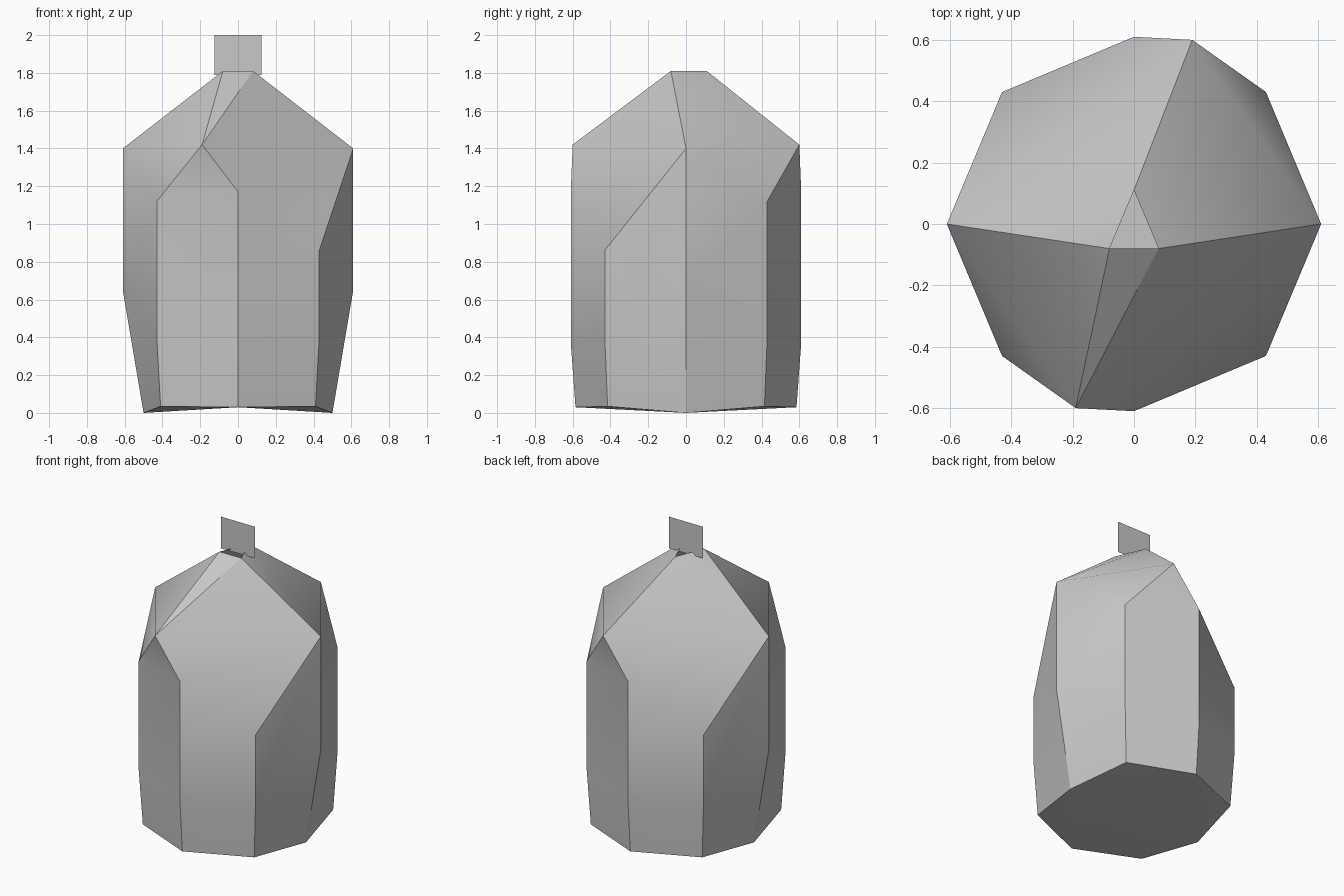
import bpy
import bmesh
from math import radians
from mathutils import Vector

cube = bpy.data.objects.get("Cube")
if cube:
    bpy.data.objects.remove(cube, do_unlink=True)

GREY = (0.58, 0.58, 0.58, 1.0)
stone = bpy.data.materials.new("stone_grey")
stone.use_nodes = True
stone.diffuse_color = GREY
stone.node_tree.nodes["Principled BSDF"].inputs["Base Color"].default_value = GREY


def make_object(name, bm):
    mesh = bpy.data.meshes.new(name)
    bm.to_mesh(mesh)
    bm.free()
    mesh.materials.append(stone)
    obj = bpy.data.objects.new(name, mesh)
    bpy.context.collection.objects.link(obj)
    return obj


def half_turn_ring(bm, quarter_points):
    """Four points, then the same four turned half way round the z axis."""
    points = [Vector(p) for p in quarter_points]
    points += [Vector((-p.x, -p.y, p.z)) for p in points]
    return [bm.verts.new(p) for p in points]


# Eight-sided crystal body, counter-clockwise rings starting at +x
bm = bmesh.new()
base = half_turn_ring(bm, [(.5, 0, 0), (.41, .415, .035), (0, .585, .03), (-.41, .415, .035)])
waist = half_turn_ring(bm, [(.61, 0, .65), (.43, .43, .4), (0, .61, .37), (-.43, .43, .4)])
rim = half_turn_ring(bm, [(.61, 0, 1.4), (.43, .43, 1.12), (0, .61, 1.17), (-.43, .43, .86)])

for lower, upper in ((base, waist), (waist, rim)):
    for i in range(8):
        j = (i + 1) % 8
        bm.faces.new((lower[i], lower[j], upper[j], upper[i]))

# Shallow facets under the base
for k in (0, 4):
    e = base[k:] + base[:k]
    bm.faces.new((e[0], e[2], e[1]))
    bm.faces.new((e[0], e[7], e[6]))
    bm.faces.new((e[0], e[6], e[2]))

# Shoulder facets, repeated on opposite sides
back = bm.verts.new((.19, .6, 1.42))
front = bm.verts.new((-.19, -.6, 1.42))
for k, peak in ((0, back), (4, front)):
    e = rim[k:] + rim[:k]
    bm.faces.new((e[0], e[1], peak))
    bm.faces.new((e[1], e[2], peak))
    bm.faces.new((e[2], e[3], e[4], peak))

# Crown facets rising to a small open triangle
tip_a = bm.verts.new((-.08, -.08, 1.81))
tip_b = bm.verts.new((.08, -.08, 1.81))
tip_c = bm.verts.new((0, .11, 1.81))
left, right = rim[0], rim[4]
for face in ((front, tip_b, tip_a), (front, left, tip_b), (left, tip_c, tip_b),
             (left, back, tip_c), (back, right, tip_c), (right, tip_a, tip_c),
             (right, front, tip_a)):
    bm.faces.new(face)

bmesh.ops.recalc_face_normals(bm, faces=bm.faces)
body = make_object("crystal_body", bm)

# Soft shading over shallow creases only
bpy.ops.object.select_all(action='DESELECT')
body.select_set(True)
bpy.context.view_layer.objects.active = body
bpy.ops.object.shade_smooth_by_angle(angle=radians(30))

# Thin upright tag on top
bm = bmesh.new()
corners = [(-.125, 1.79), (.125, 1.79), (.125, 2.0), (-.125, 2.0)]
bm.faces.new([bm.verts.new((x, 0, z)) for x, z in corners])
make_object("top_tag", bm)
